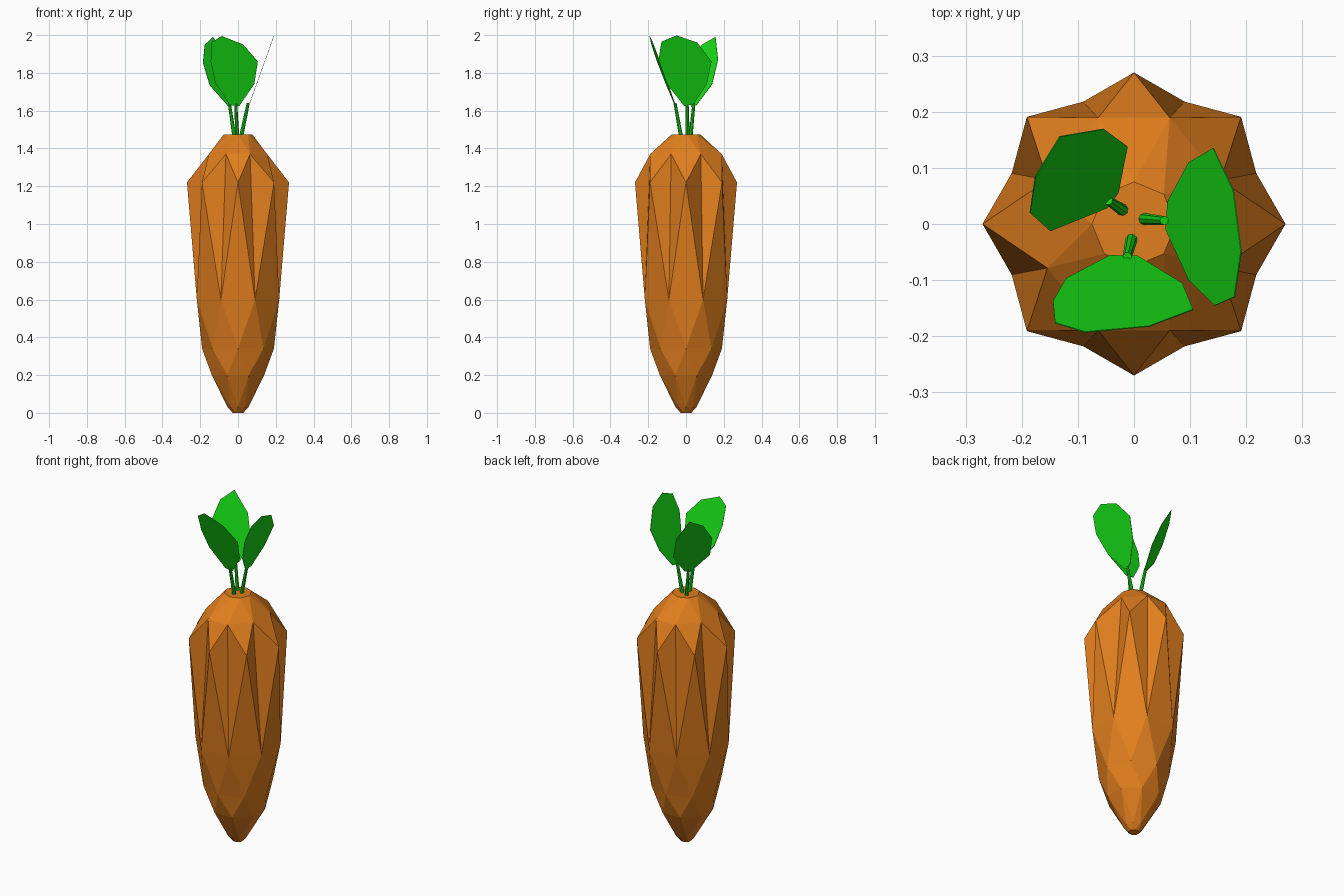
import bpy, bmesh
from math import sin, cos, pi, radians
from mathutils import Vector

if "Cube" in bpy.data.objects:
    bpy.data.objects.remove(bpy.data.objects["Cube"])


def material(name, color):
    m = bpy.data.materials.new(name)
    m.diffuse_color = (*color, 1)
    m.use_nodes = True
    m.node_tree.nodes["Principled BSDF"].inputs["Base Color"].default_value = m.diffuse_color
    return m


ORANGE = material("orange", (0.75, 0.21, 0.013))
GREEN = material("green", (0.008, 0.69, 0.008))


def finish(name, bm, mat):
    bmesh.ops.recalc_face_normals(bm, faces=bm.faces)
    me = bpy.data.meshes.new(name)
    bm.to_mesh(me)
    bm.free()
    me.materials.append(mat)
    ob = bpy.data.objects.new(name, me)
    bpy.context.collection.objects.link(ob)
    return ob


# Root: eight-sided rings (x radius, y radius, height), every other one turned half a step
rings = [(0.030, 0.030, 0.0), (0.055, 0.055, 0.03), (0.150, 0.150, 0.20), (0.190, 0.190, 0.34),
         (0.236, 0.236, 0.60), (0.270, 0.270, 1.22), (0.167, 0.205, 1.37), (0.075, 0.075, 1.475)]
SHOULDER = 5
bm = bmesh.new()
loops = []
for i, (rx, ry, z) in enumerate(rings):
    turn = 0.5 if i % 2 == 0 else 0
    loops.append([bm.verts.new((rx * cos((k + turn) * pi / 4), ry * sin((k + turn) * pi / 4), z))
                  for k in range(8)])
for i in range(len(loops) - 1):
    a, b = loops[i], loops[i + 1]
    for k in range(8):
        n = (k + 1) % 8
        if i % 2 == 0:      # lower ring is the turned one
            if i + 1 != SHOULDER:
                bm.faces.new((a[k], b[n], b[k]))
            bm.faces.new((a[k], a[n], b[n]))
        else:
            if i != SHOULDER:
                bm.faces.new((a[k], a[n], b[k]))
            bm.faces.new((a[n], b[n], b[k]))
# Grooves between the shoulder points
low, mid, top = loops[SHOULDER - 1:SHOULDER + 2]
for k in range(8):
    bm.faces.new((low[k], top[k], mid[k]))
    bm.faces.new((low[k], mid[(k + 1) % 8], top[k]))
bm.faces.new(loops[0])
bm.faces.new(loops[-1])
finish("root", bm, ORANGE)


# Leaf: flat outline (sideways, height) leaning outward in a given direction
def leaf(name, angle, slope, outline):
    a = radians(angle)
    bm = bmesh.new()
    vs = []
    for u, z in outline:
        s = 0.055 + slope * (z - 1.62)
        vs.append(bm.verts.new((s * cos(a) - u * sin(a), s * sin(a) + u * cos(a), z)))
    bm.faces.new(vs)
    ob = finish(name, bm, GREEN)
    mod = ob.modifiers.new("thickness", "SOLIDIFY")
    mod.thickness = 0.002
    mod.offset = 0


leaf("leaf_right", 0, 0.36,
     [(-0.01, 1.625), (-0.10, 1.74), (-0.145, 1.87), (-0.13, 1.965), (-0.05, 1.998),
      (0.06, 1.96), (0.135, 1.86), (0.11, 1.74), (0.04, 1.635)])
leaf("leaf_front", -93.4, 0.38,
     [(-0.04, 1.63), (-0.115, 1.75), (-0.136, 1.86), (-0.13, 1.96), (-0.075, 1.995),
      (0.038, 1.95), (0.114, 1.86), (0.092, 1.74), (0.01, 1.625)])
leaf("leaf_back", 137, 0.40,
     [(-0.022, 1.63), (-0.093, 1.74), (-0.087, 1.87), (-0.024, 1.99), (0.057, 1.95),
      (0.112, 1.855), (0.111, 1.735), (0.012, 1.62)])


# Stems: slim tapered rods from the crown to the leaf bases
def stem(name, p, q):
    p, q = Vector(p), Vector(q)
    bm = bmesh.new()
    bmesh.ops.create_cone(bm, cap_ends=True, segments=8, radius1=0.011, radius2=0.008,
                          depth=(q - p).length)
    ob = finish(name, bm, GREEN)
    ob.location = (p + q) / 2
    ob.rotation_euler = (q - p).to_track_quat("Z", "Y").to_euler()


stem("stem_right", (0.016, 0.009, 1.46), (0.054, 0.006, 1.64))
stem("stem_front", (-0.004, -0.026, 1.46), (-0.012, -0.058, 1.64))
stem("stem_back", (-0.019, 0.024, 1.46), (-0.046, 0.042, 1.64))
